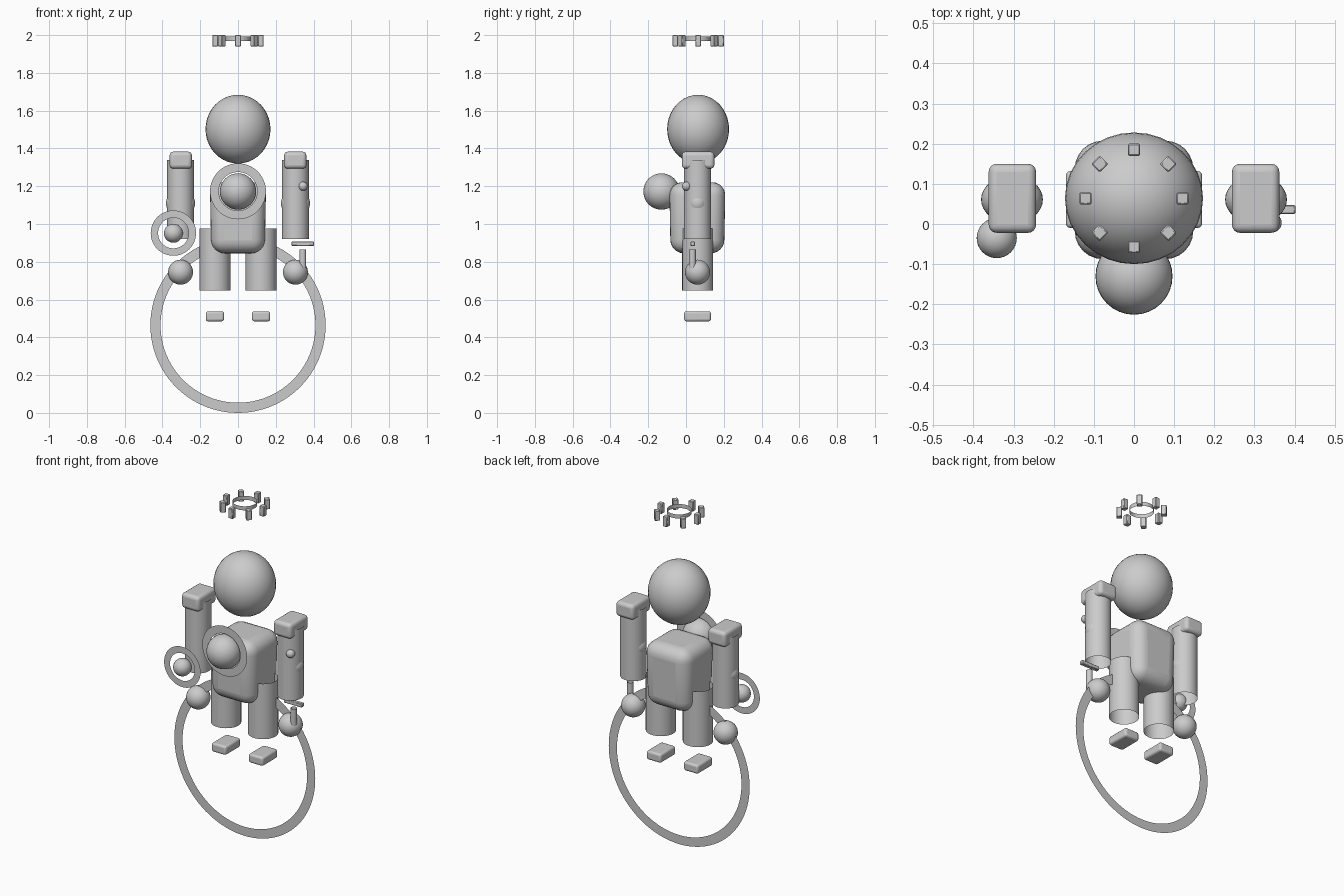
import bpy, bmesh, math
from mathutils import Matrix

if "Cube" in bpy.data.objects:
    bpy.data.objects.remove(bpy.data.objects["Cube"])

CY = 0.064  # depth of the body axis


def finish(name, bm, loc, rot=0.0, bevel=0.0, segments=3):
    me = bpy.data.meshes.new(name)
    bm.to_mesh(me)
    bm.free()
    ob = bpy.data.objects.new(name, me)
    bpy.context.collection.objects.link(ob)
    ob.location = loc
    ob.rotation_euler.z = rot
    if bevel:
        mod = ob.modifiers.new("bevel", 'BEVEL')
        mod.width = bevel
        mod.segments = segments
    bpy.ops.object.select_all(action='DESELECT')
    bpy.context.view_layer.objects.active = ob
    ob.select_set(True)
    bpy.ops.object.shade_smooth_by_angle(angle=math.radians(40))
    return ob


def box(name, loc, size, bevel=0.0, segments=3, rot=0.0, taper=1.0):
    bm = bmesh.new()
    bmesh.ops.create_cube(bm, size=1, matrix=Matrix.Diagonal((*size, 1)))
    for v in bm.verts:
        if v.co.z < 0:
            v.co.x *= taper
            v.co.y *= taper
    return finish(name, bm, loc, rot, bevel, segments)


def ball(name, loc, radii):
    bm = bmesh.new()
    bmesh.ops.create_uvsphere(bm, u_segments=32, v_segments=20, radius=1,
                              matrix=Matrix.Diagonal((*radii, 1)))
    return finish(name, bm, loc)


def tube(name, loc, r, height, sides=32):
    # open-ended cylinder wall
    bm = bmesh.new()
    bmesh.ops.create_cone(bm, cap_ends=False, segments=sides,
                          radius1=r, radius2=r, depth=height)
    return finish(name, bm, loc)


def flat_ring(name, loc, r_out, r_in, sides=64):
    # thin upright disc with a hole, facing the front
    bm = bmesh.new()
    loops = []
    for r in (r_out, r_in):
        loops.append([bm.verts.new((r * math.cos(a), 0, r * math.sin(a)))
                      for a in (2 * math.pi * i / sides for i in range(sides))])
    o, n = loops
    for i in range(sides):
        j = (i + 1) % sides
        bm.faces.new((o[i], o[j], n[j], n[i]))
    return finish(name, bm, loc)


# head and torso
ball("head", (0, CY, 1.502), (0.172, 0.164, 0.182))
box("torso", (0, 0.06, 1.033), (0.298, 0.298, 0.376), 0.07, 6, taper=0.95)

# crown: open band with posts around it
tube("crown_band", (0, CY, 1.981), 0.067, 0.024)
for i in range(8):
    a = i * math.pi / 4
    box("crown_post", (0.121 * math.cos(a), CY + 0.121 * math.sin(a), 1.97),
        (0.03, 0.03, 0.06), 0.003, 1, rot=a)

# limbs on both sides
for s, side in ((-1, "left"), (1, "right")):
    box(side + "_shoulder", (s * 0.303, CY, 1.338), (0.118, 0.172, 0.09), 0.02, 4)
    tube(side + "_arm", (s * 0.304, 0.061, 1.13), 0.071, 0.42)
    ball(side + "_elbow", (s * 0.304, 0.061, 1.11), (0.077, 0.06, 0.07))
    ball(side + "_hand", (s * 0.304, 0.061, 0.745), (0.066, 0.066, 0.066))
    tube(side + "_leg", (s * 0.122, 0.062, 0.812), 0.082, 0.33)
    box(side + "_foot", (s * 0.122, 0.061, 0.511), (0.096, 0.142, 0.053), 0.012, 3)

# floating orbs and rings
ball("chest_orb", (0, -0.13, 1.172), (0.096, 0.096, 0.096))
flat_ring("chest_ring", (0, -0.125, 1.173), 0.148, 0.102)
ball("hand_orb", (-0.342, -0.035, 0.951), (0.05, 0.05, 0.05))
flat_ring("hand_ring", (-0.342, -0.035, 0.952), 0.12, 0.081)
flat_ring("ground_ring", (0, CY, 0.464), 0.464, 0.41, 96)

# small stud on the right arm, hilt in the right hand
ball("arm_stud", (0.344, 0.003, 1.2), (0.024, 0.024, 0.024))
tube("hilt_grip", (0.343, 0.034, 0.815), 0.018, 0.1, 16)
box("hilt_guard", (0.343, 0.036, 0.896), (0.118, 0.023, 0.023), 0.003, 1)
